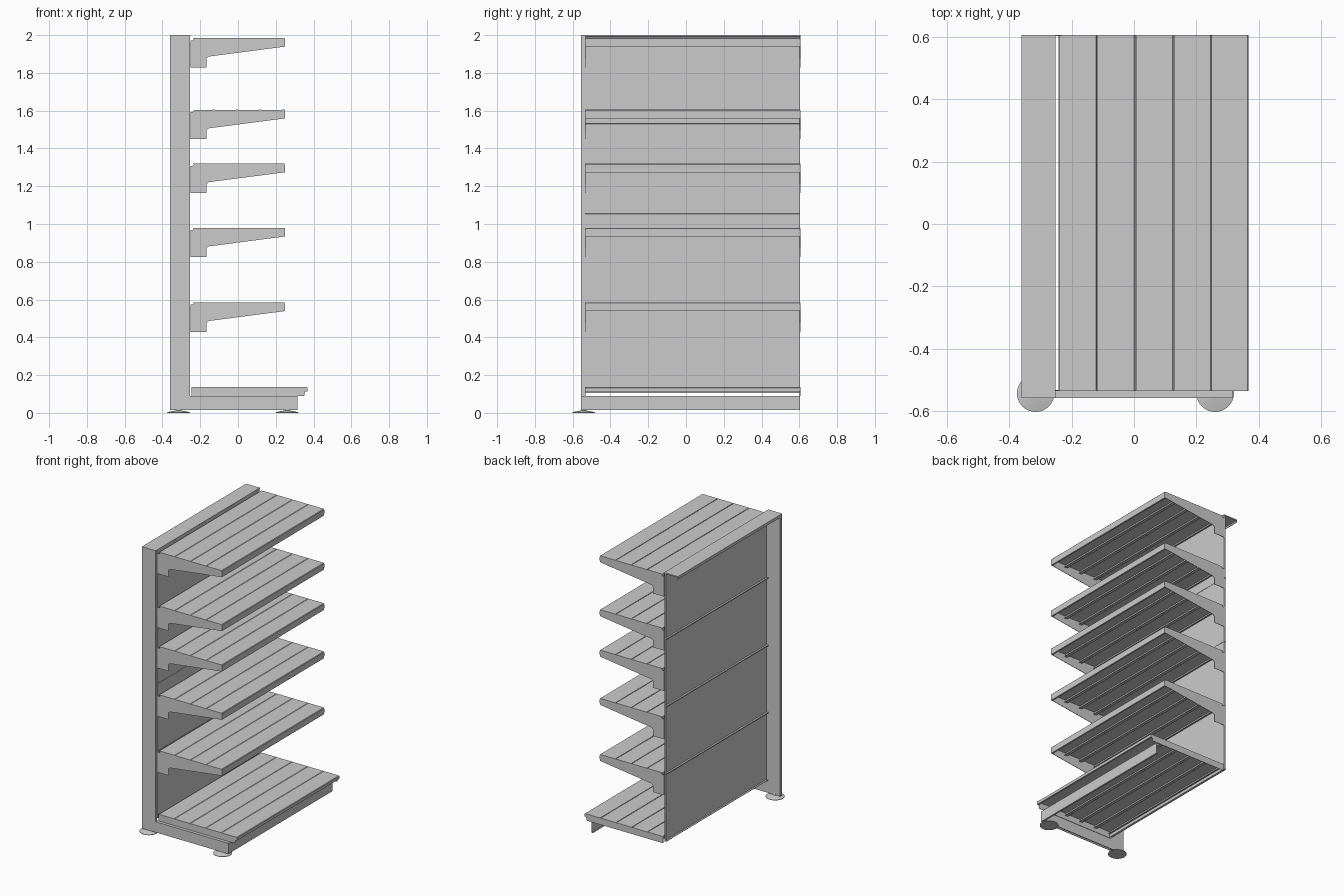
import bpy, bmesh, math

if "Cube" in bpy.data.objects:
    bpy.data.objects.remove(bpy.data.objects["Cube"])

Y0, Y1 = -0.535, 0.603      # bay width between bracket faces


def finish(name, bm):
    bmesh.ops.recalc_face_normals(bm, faces=bm.faces)
    me = bpy.data.meshes.new(name)
    bm.to_mesh(me)
    bm.free()
    ob = bpy.data.objects.new(name, me)
    bpy.context.collection.objects.link(ob)
    return ob


def boxes(name, *bounds):
    """One object from boxes given as (x0, x1, y0, y1, z0, z1)."""
    bm = bmesh.new()
    for x0, x1, y0, y1, z0, z1 in bounds:
        vs = bmesh.ops.create_cube(bm, size=1)["verts"]
        for v in vs:
            v.co = (x1 if v.co.x > 0 else x0, y1 if v.co.y > 0 else y0,
                    z1 if v.co.z > 0 else z0)
    return finish(name, bm)


def prism(name, pts, y0, y1):
    """Closed x-z profile extruded along y."""
    bm = bmesh.new()
    f = bm.faces.new([bm.verts.new((x, y0, z)) for x, z in pts])
    r = bmesh.ops.extrude_face_region(bm, geom=[f])
    for v in r["geom"]:
        if isinstance(v, bmesh.types.BMVert):
            v.co.y = y1
    return finish(name, bm)


def sheet(name, path, y0=Y0, y1=Y1, t=0.003):
    """Folded sheet metal: open x-z path extruded along y, then thickened."""
    bm = bmesh.new()
    a = [bm.verts.new((x, y0, z)) for x, z in path]
    b = [bm.verts.new((x, y1, z)) for x, z in path]
    for i in range(len(path) - 1):
        bm.faces.new((a[i], a[i + 1], b[i + 1], b[i]))
    ob = finish(name, bm)
    m = ob.modifiers.new("thickness", "SOLIDIFY")
    m.thickness = t
    m.offset = 0
    return ob


def lathe(name, pts, x, y, n=32):
    """Revolve an (r, z) profile about a vertical axis."""
    bm = bmesh.new()
    rings = [[bm.verts.new((x + r * math.cos(2 * math.pi * i / n),
                            y + r * math.sin(2 * math.pi * i / n), z))
              for i in range(n)] for r, z in pts]
    for p, q in zip(rings, rings[1:]):
        for i in range(n):
            j = (i + 1) % n
            bm.faces.new((p[i], p[j], q[j], q[i]))
    bm.faces.new(rings[0])
    bm.faces.new(rings[-1])
    ob = finish(name, bm)
    bpy.context.view_layer.objects.active = ob
    ob.select_set(True)
    bpy.ops.object.shade_smooth_by_angle(angle=math.radians(30))
    ob.select_set(False)


def planks(name, x0, x1, n, top, front_drop):
    """Row of folded planks; the last one carries the front lip."""
    w = (x1 - x0) / n
    z, d, r = top - 0.0015, 0.018, 0.01
    for i in range(n):
        a, b = x0 + i * w + 0.002, x0 + (i + 1) * w - 0.002
        drop = front_drop if i == n - 1 else d
        sheet(f"{name}_plank_{i + 1}",
              [(a + r, z - d), (a, z - d), (a, z), (b - 0.003, z),
               (b, z - 0.003), (b, top - drop), (b - r, top - drop)])


# upright post and top cap
boxes("post", (-0.36, -0.255, -0.557, -0.535, 0.015, 1.992))
boxes("top_cap", (-0.36, -0.252, -0.557, 0.605, 1.992, 2.0),
      (-0.36, -0.356, -0.557, 0.605, 1.98, 1.992))

# back panels with folded edges
seams = [0.105, 0.58, 1.055, 1.53, 1.992]
for i, (lo, hi) in enumerate(zip(seams, seams[1:])):
    lo, hi = lo + 0.002, hi - 0.002
    sheet(f"back_panel_{i + 1}",
          [(-0.268, lo), (-0.254, lo), (-0.254, hi), (-0.268, hi)])
    boxes(f"panel_edges_{i + 1}",
          *[(-0.266, -0.254, y, y + 0.003, lo, hi) for y in (Y0, Y1 - 0.003)])

# wall shelves with tapered brackets
bracket = [(-0.252, -0.012), (-0.238, -0.012), (-0.232, 0), (0.243, 0),
           (0.25, -0.01), (0.25, -0.03), (0.244, -0.046), (-0.155, -0.098),
           (-0.168, -0.108), (-0.168, -0.155), (-0.252, -0.155)]
for i, top in enumerate([0.585, 0.98, 1.32, 1.605, 1.985]):
    planks(f"shelf_{i + 1}", -0.24, 0.25, 4, top, 0.045)
    for side, y in (("left", Y0), ("right", Y1 - 0.001)):
        prism(f"shelf_{i + 1}_{side}_bracket",
              [(x, top + z - 0.0005) for x, z in bracket], y, y + 0.003)

# base shelf
planks("base_shelf", -0.243, 0.368, 5, 0.137, 0.022)
for side, y in (("left", Y0), ("right", Y1 - 0.001)):
    prism(f"base_{side}_side",
          [(-0.245, 0.09), (0.35, 0.09), (0.355, 0.112), (0.366, 0.116),
           (0.366, 0.13), (0.36, 0.1365), (-0.245, 0.1365)], y, y + 0.003)

# base foot channel, open below, and front kick plate
boxes("base_foot",
      (-0.255, 0.315, -0.557, -0.553, 0.015, 0.09),
      (-0.255, 0.315, -0.539, -0.535, 0.015, 0.09),
      (-0.255, 0.315, -0.553, -0.539, 0.086, 0.09),
      (0.311, 0.315, -0.553, -0.539, 0.015, 0.086))
sheet("kick_plate", [(0.303, 0.016), (0.314, 0.016), (0.314, 0.089), (0.303, 0.089)])

# levelling feet
for name, x in (("rear_foot_pad", -0.315), ("front_foot_pad", 0.26)):
    lathe(name, [(0.06, 0), (0.06, 0.003), (0.035, 0.009), (0.012, 0.013),
                 (0.008, 0.03)], x, -0.542)
